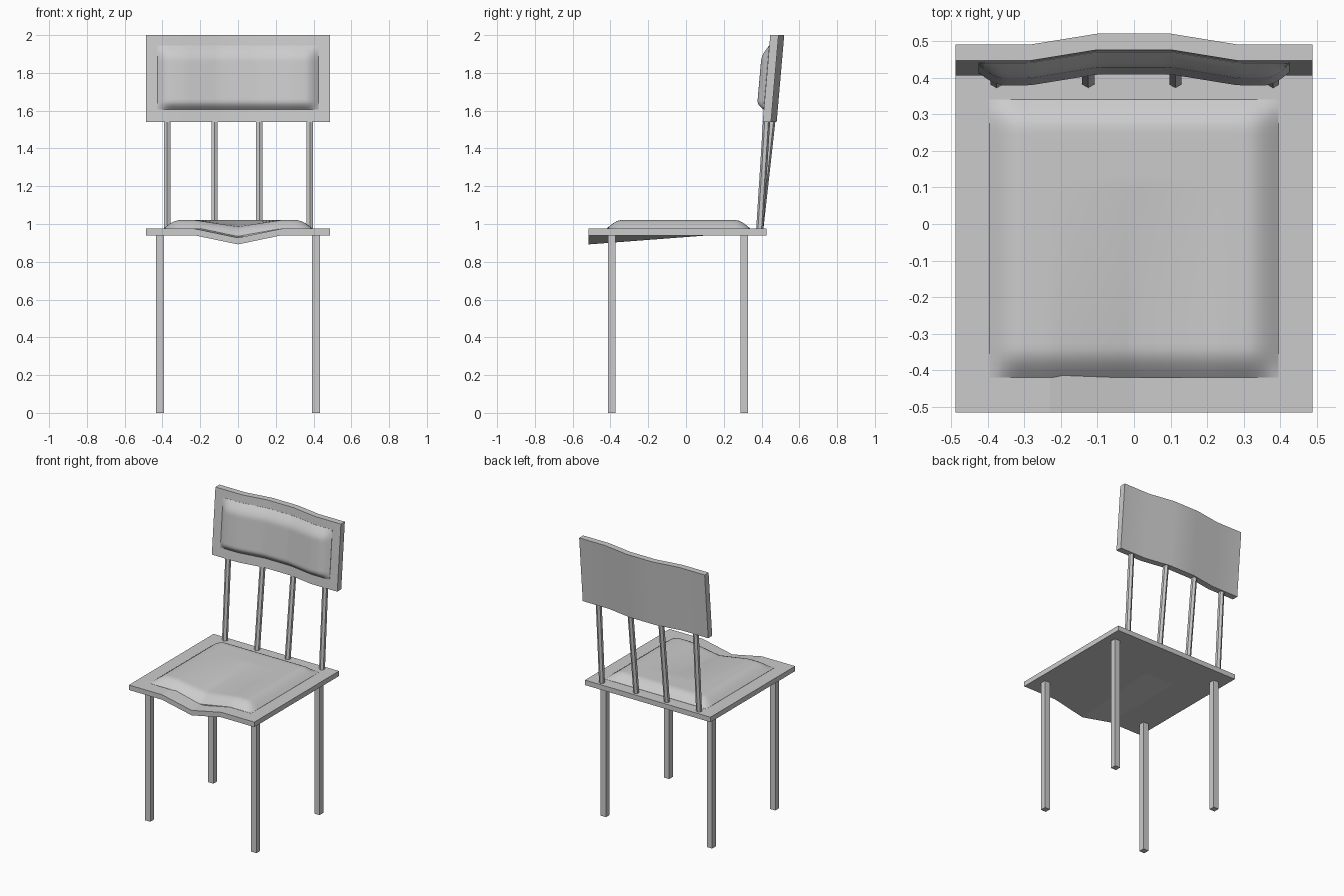
import bpy, bmesh, math
from mathutils import Vector

cube = bpy.data.objects.get("Cube")
if cube:
    bpy.data.objects.remove(cube)

grey = bpy.data.materials.new("plain_grey")
grey.use_nodes = True
grey.diffuse_color = (0.6, 0.6, 0.6, 1)
grey.node_tree.nodes["Principled BSDF"].inputs["Base Color"].default_value = (0.6, 0.6, 0.6, 1)


def finish(bm, name, smooth=None):
    bmesh.ops.recalc_face_normals(bm, faces=bm.faces[:])
    mesh = bpy.data.meshes.new(name)
    bm.to_mesh(mesh)
    bm.free()
    mesh.materials.append(grey)
    obj = bpy.data.objects.new(name, mesh)
    bpy.context.collection.objects.link(obj)
    if smooth:
        bpy.ops.object.select_all(action='DESELECT')
        obj.select_set(True)
        bpy.context.view_layer.objects.active = obj
        bpy.ops.object.shade_smooth_by_angle(angle=math.radians(smooth))
    return obj


def slab(name, us, vs, surface, thickness, smooth=None):
    """Grid shaped by surface(u, v), thickened by a straight extrusion."""
    bm = bmesh.new()
    rows = [[bm.verts.new(surface(u, v)) for u in us] for v in vs]
    for a, b in zip(rows, rows[1:]):
        for i in range(len(us) - 1):
            bm.faces.new((a[i], a[i + 1], b[i + 1], b[i]))
    result = bmesh.ops.extrude_face_region(bm, geom=bm.faces[:], use_keep_orig=True)
    moved = [g for g in result["geom"] if isinstance(g, bmesh.types.BMVert)]
    bmesh.ops.translate(bm, verts=moved, vec=thickness)
    return finish(bm, name, smooth)


def bar(name, start, end, radius, sides, turn=0):
    """Straight prism between two points with level ends."""
    bm = bmesh.new()
    rings = []
    for p in (start, end):
        rings.append([bm.verts.new(Vector(p) + Vector((radius * math.cos(turn + k * math.tau / sides),
                                                       radius * math.sin(turn + k * math.tau / sides), 0)))
                      for k in range(sides)])
        bm.faces.new(rings[-1])
    for k in range(sides):
        n = (k + 1) % sides
        bm.faces.new((rings[0][k], rings[0][n], rings[1][n], rings[1][k]))
    return finish(bm, name)


def steps(low, high, count):
    return [low + (high - low) * i / count for i in range(count + 1)]


def clamp(t):
    return max(0.0, min(1.0, t))


def puff(edge, width):
    return math.sin(math.pi / 2 * clamp(edge / width))


# Seat board with a dip at the front centre
def seat_top(x, y):
    dip = 0.048 * clamp(1 - abs(x) / 0.23) * clamp((0.12 - y) / 0.635)
    return Vector((x, y, 0.975 - dip))


slab("seat", [-0.488, -0.23, 0, 0.23, 0.488], [-0.515, 0.12, 0.425], seat_top, (0, 0, -0.035), 5)


# Seat cushion
def seat_pad_top(x, y):
    rise = puff(0.395 - abs(x), 0.09) * puff(min(y + 0.42, 0.34 - y), 0.08)
    return seat_top(x, y) + Vector((0, 0, 0.001 + 0.045 * rise))


slab("seat_cushion", steps(-0.395, 0.395, 40), steps(-0.42, 0.34, 40), seat_pad_top, (0, 0, -0.02), 40)


# Backrest panel, leaning back and bowed at the centre
def back_front(x, z):
    bow = 0.03 * clamp((0.285 - abs(x)) / 0.185)
    return Vector((x, 0.406 + 0.04 * (z - 1.54) / 0.46 + bow, z))


slab("backrest", [-0.488, -0.285, -0.1, 0.1, 0.285, 0.488], [1.54, 2.0], back_front, (0, 0.044, 0), 20)


# Backrest cushion
def back_pad_front(x, z):
    rise = puff(0.425 - abs(x), 0.07) * puff(z - 1.605, 0.045) * puff(1.945 - z, 0.08)
    return back_front(x, z) - Vector((0, 0.001 + 0.036 * rise, 0))


slab("backrest_cushion", steps(-0.425, 0.425, 40), steps(1.605, 1.945, 24), back_pad_front, (0, 0.02, 0), 40)

# Spindles
for i, x in enumerate((-0.375, -0.125, 0.113, 0.38)):
    top = back_front(x, 1.55) + Vector((0, 0.02, 0))
    bar(f"spindle_{i + 1}", (x, 0.39, 0.965), top, 0.019, 6, math.pi / 6)

# Legs
for end, y in (("front", -0.393), ("back", 0.308)):
    for side, x in (("left", 0.413), ("right", -0.413)):
        bar(f"{end}_{side}_leg", (x, y, 0), (x, y, 0.95), 0.029, 4, math.pi / 4)
